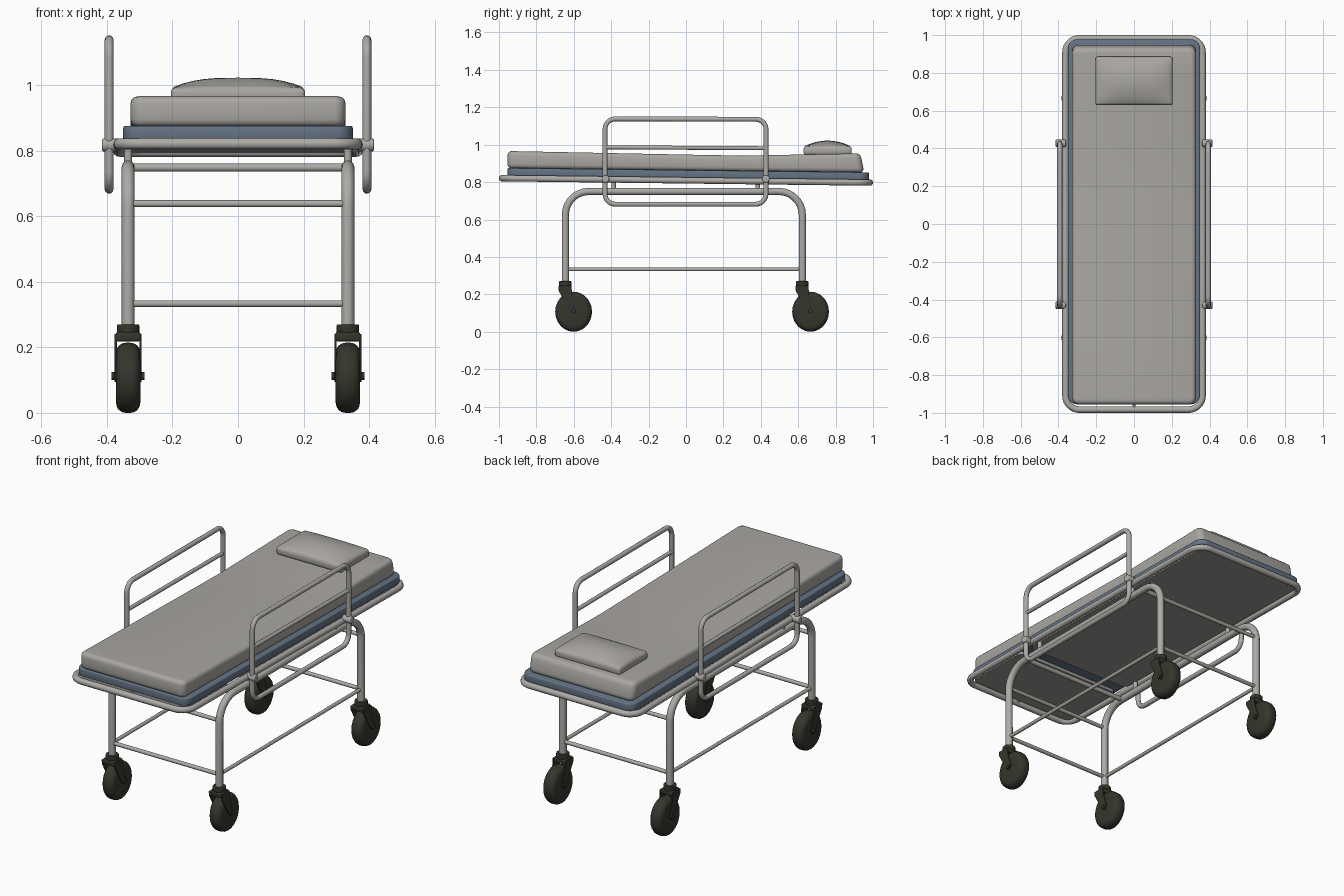
import bpy, bmesh, math
from mathutils import Vector, Matrix

if "Cube" in bpy.data.objects:
    bpy.data.objects.remove(bpy.data.objects["Cube"])


def material(name, rgb):
    m = bpy.data.materials.new(name)
    m.diffuse_color = (*rgb, 1)
    m.use_nodes = True
    m.node_tree.nodes["Principled BSDF"].inputs["Base Color"].default_value = m.diffuse_color
    return m


METAL = material("grey metal", (0.42, 0.41, 0.385))
CLOTH = material("warm grey cloth", (0.40, 0.385, 0.36))
BLUE = material("slate blue", (0.13, 0.175, 0.235))
PANEL = material("panel grey", (0.33, 0.325, 0.31))
DARK = material("dark rubber", (0.036, 0.036, 0.026))


def finish(ob, mat):
    ob.data.materials.clear()
    ob.data.materials.append(mat)
    bpy.ops.object.select_all(action='DESELECT')
    ob.select_set(True)
    bpy.context.view_layer.objects.active = ob
    bpy.ops.object.shade_smooth_by_angle(angle=math.radians(40))
    return ob


def from_bmesh(name, bm, mat):
    bmesh.ops.recalc_face_normals(bm, faces=bm.faces)
    me = bpy.data.meshes.new(name)
    bm.to_mesh(me)
    bm.free()
    ob = bpy.data.objects.new(name, me)
    bpy.context.collection.objects.link(ob)
    return finish(ob, mat)


def rounded_path(pts, r, closed):
    """Replace right-angle corners with arcs of radius r."""
    pts = [Vector(p) for p in pts]
    out, n = [], len(pts)
    for i, p in enumerate(pts):
        if not closed and i in (0, n - 1):
            out.append(p)
            continue
        d1 = (pts[i - 1] - p).normalized()
        d2 = (pts[(i + 1) % n] - p).normalized()
        c = p + r * (d1 + d2)
        for k in range(8):
            t = k / 7 * math.pi / 2
            out.append(c - r * (d2 * math.cos(t) + d1 * math.sin(t)))
    return out


def tube(name, pts, rad, corner=0, closed=False, mat=METAL):
    path = rounded_path(pts, corner, closed) if corner else [Vector(p) for p in pts]
    cu = bpy.data.curves.new(name, 'CURVE')
    cu.dimensions = '3D'
    cu.bevel_depth = rad
    cu.bevel_resolution = 3
    cu.use_fill_caps = True
    sp = cu.splines.new('POLY')
    sp.points.add(len(path) - 1)
    for q, p in zip(sp.points, path):
        q.co = (*p, 1)
    sp.use_cyclic_u = closed
    ob = bpy.data.objects.new(name, cu)
    bpy.context.collection.objects.link(ob)
    bpy.ops.object.select_all(action='DESELECT')
    ob.select_set(True)
    bpy.context.view_layer.objects.active = ob
    bpy.ops.object.convert(target='MESH')
    return finish(bpy.context.view_layer.objects.active, mat)


def soft_box(name, lo, hi, bevel, mat, shape=None, xcuts=(), ycuts=(), corner=0):
    """Bevelled box, sliced by planes and then bent by shape(co)."""
    lo, hi = Vector(lo), Vector(hi)
    bm = bmesh.new()
    bmesh.ops.create_cube(bm, size=1)
    for v in bm.verts:
        v.co = (lo + hi) / 2 + Vector(a * b for a, b in zip(v.co, hi - lo))
    if corner:
        up = [e for e in bm.edges if abs(e.verts[0].co.z - e.verts[1].co.z) > 1e-4]
        bmesh.ops.bevel(bm, geom=up, offset=corner, segments=5, profile=0.5, affect='EDGES')
    edges = [e for e in bm.edges if e.calc_face_angle(0) > 0.7]
    if bevel:
        bmesh.ops.bevel(bm, geom=edges, offset=bevel, segments=3, profile=0.5, affect='EDGES')
    for cuts, no in ((xcuts, (1, 0, 0)), (ycuts, (0, 1, 0))):
        for c in cuts:
            bmesh.ops.bisect_plane(bm, geom=bm.verts[:] + bm.edges[:] + bm.faces[:],
                                   plane_co=Vector(no) * c, plane_no=no)
    if shape:
        for v in bm.verts:
            shape(v.co)
    return from_bmesh(name, bm, mat)


def rod(name, center, rad, length, axis, mat, bevel=0, squash=1, seg=20):
    bm = bmesh.new()
    bmesh.ops.create_cone(bm, cap_ends=True, segments=seg, radius1=rad, radius2=rad, depth=length)
    if bevel:
        rim = [e for e in bm.edges if e.calc_face_angle(0) > 1]
        bmesh.ops.bevel(bm, geom=rim, offset=bevel, segments=4, profile=0.5, affect='EDGES')
    rot = Matrix.Rotation(math.pi / 2, 4, 'Y') if axis == 'x' else Matrix()
    bm.transform(Matrix.Translation(center) @ Matrix.Diagonal((1, squash, 1, 1)) @ rot)
    return from_bmesh(name, bm, mat)


TILT = -0.012


def tilt(co):
    co.z += TILT * co.y


# Bed frame tube, slightly lower at the head end
W, L, ZF = 0.363, 0.983, 0.809
tube("bed_frame", [(x, y, ZF + TILT * y) for x, y in ((-W, -L), (W, -L), (W, L), (-W, L))],
     0.0175, 0.075, True)
tube("foot_stub", [(0, -0.99, 0.82), (0, -0.93, 0.825)], 0.007)

# Underside panels with a gap between them
soft_box("main_panel", (-0.335, -0.47, 0.804), (0.335, 0.965, 0.823), 0, PANEL, tilt, corner=0.03)
soft_box("foot_panel", (-0.335, -0.95, 0.804), (0.335, -0.55, 0.823), 0, PANEL, tilt, corner=0.03)

# Blue base pad
soft_box("base_pad", (-0.35, -0.955, 0.822), (0.35, 0.978, 0.864), 0.006, BLUE, tilt, corner=0.05)


# Mattress, sagging a little before the head end
def mattress_shape(co):
    k = max(0, (co.z - 0.862) / 0.09)
    top = 0.008 * max(0, -co.y) + 0.03 * max(0, co.y - 0.3) - 0.006 * max(0, min(co.y, 0.3))
    co.z += TILT * co.y + k * (top - 0.006)
    co.y -= 0.02 * k * (co.y > 0.8)


soft_box("mattress", (-0.328, -0.955, 0.862), (0.328, 0.953, 0.953), 0.022, CLOTH,
         mattress_shape, ycuts=[-0.6, -0.3, 0, 0.15, 0.3, 0.45, 0.6, 0.8], corner=0.035)


# Pillow with a domed top
def pillow_shape(co):
    if co.z > 0.97:
        u, v = co.x / 0.205, (co.y - 0.757) / 0.128
        co.z += 0.032 * max(0, 1 - abs(u) ** 3) * max(0, 1 - v * v)


soft_box("pillow", (-0.205, 0.629, 0.945), (0.205, 0.886, 0.99), 0.014, CLOTH, pillow_shape,
         xcuts=[i * 0.034 for i in range(-5, 6)], ycuts=[0.67 + i * 0.029 for i in range(7)])

# End cross bars of the undercarriage
YF, YB, XL = -0.645, 0.622, 0.335
for end, y in (("foot", YF), ("head", YB)):
    tube(end + "_lower_bar", [(-XL, y, 0.333), (XL, y, 0.333)], 0.011)
    tube(end + "_upper_bar", [(-XL, y, 0.638), (XL, y, 0.638)], 0.011)
    yt = 0.77 * y
    tube(end + "_top_bar", [(-XL, yt, 0.748), (XL, yt, 0.748)], 0.013)

for side, s in (("left", -1), ("right", 1)):
    x = s * XL
    # Arched leg tube and side bar
    tube(side + "_leg_arch", [(x, YF, 0.25), (x, YF, 0.75), (x, YB, 0.75), (x, YB, 0.25)], 0.02, 0.125)
    tube(side + "_lower_side_bar", [(x, YF, 0.333), (x, YB, 0.333)], 0.01)

    # Guard rail with middle bar and clamps
    xr = s * 0.393
    tube(side + "_guard_rail", [(xr, -0.433, 0.682), (xr, 0.428, 0.682),
                                (xr, 0.428, 1.136), (xr, -0.433, 1.138)], 0.0135, 0.055, True)
    tube(side + "_rail_middle_bar", [(xr, -0.433, 0.986), (xr, 0.428, 0.981)], 0.011)
    for y in (-0.43, 0.427):
        rod(side + "_rail_clamp", (s * 0.388, y, 0.817), 0.02, 0.054, 'x', METAL, 0.006)
        rod(side + "_bed_post", (x, y * 0.9, 0.782), 0.012, 0.05, 'z', METAL)

    # Casters
    for end, y in (("foot", YF), ("head", YB)):
        n = side + "_" + end
        ya = y + 0.044
        rod(n + "_wheel", (x, ya, 0.107), 0.107, 0.074, 'x', DARK, 0.03, 0.92, 24)
        rod(n + "_axle", (x, ya, 0.112), 0.012, 0.1, 'x', DARK)
        rod(n + "_caster_collar", (x, y, 0.256), 0.034, 0.028, 'z', DARK, 0.004)
        soft_box(n + "_caster_crown", (x - 0.038, y - 0.037, 0.218), (x + 0.038, y + 0.033, 0.246),
                 0.006, DARK)
        for k in (-1, 1):
            bm = bmesh.new()
            prof = ((-0.037, 0.24), (0.033, 0.24), (0.036, 0.2), (0.064, 0.115), (0.046, 0.094),
                    (0.026, 0.11), (-0.034, 0.215))
            f = bm.faces.new([bm.verts.new((x + k * 0.034, y + a, b)) for a, b in prof])
            ex = bmesh.ops.extrude_face_region(bm, geom=[f])
            for v in ex["geom"]:
                if isinstance(v, bmesh.types.BMVert):
                    v.co.x += k * 0.007
            from_bmesh(n + "_fork_plate", bm, DARK)
